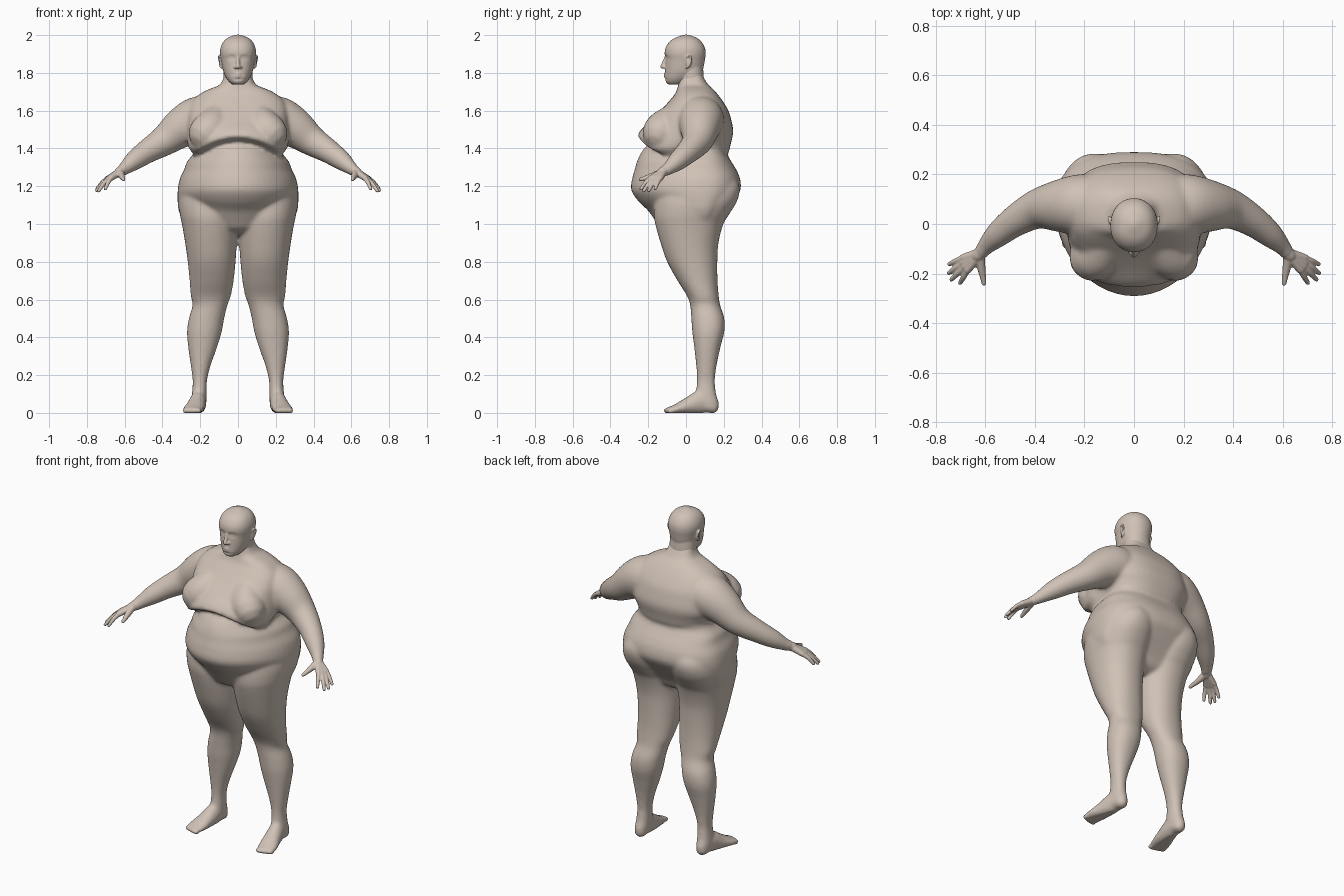
import bpy, bmesh, math
from mathutils import Vector, Matrix

skin = bpy.data.materials.new("skin")
skin.diffuse_color = (0.63, 0.54, 0.47, 1)


def spline(keys, steps=5):
    """Smooth curve through rows of numbers."""
    out = []
    for i in range(len(keys) - 1):
        p0, p1 = keys[max(i - 1, 0)], keys[i]
        p2, p3 = keys[i + 1], keys[min(i + 2, len(keys) - 1)]
        for s in range(steps):
            t = s / steps
            out.append([0.5 * (2 * b + (c - a) * t + (2 * a - 5 * b + 4 * c - d) * t * t
                               + (3 * b - a - 3 * c + d) * t ** 3)
                        for a, b, c, d in zip(p0, p1, p2, p3)])
    return out + [list(keys[-1])]


def ramp(x, a, b):
    t = min(max((x - a) / (b - a), 0), 1)
    return t * t * (3 - 2 * t)


def skin_rings(bm, rings):
    rows = [[bm.verts.new(p) for p in r] for r in rings]
    n = len(rows[0])
    for a, b in zip(rows, rows[1:]):
        for i in range(n):
            bm.faces.new((a[i], a[(i + 1) % n], b[(i + 1) % n], b[i]))
    bm.faces.new(rows[0])
    bm.faces.new(rows[-1])
    return [v for r in rows for v in r]


def stack(bm, keys, side=1, nf=2.2, nb=2.5, n=56, mid=None):
    """Horizontal slices: z, inner x, outer x, front y, back y; mid is the widest y."""
    rings = []
    for z, x0, x1, yf, yb in spline(keys):
        cx, rx = (x0 + x1) / 2, (x1 - x0) / 2
        cy = (yf + yb) / 2 if mid is None else min(mid, yb - 0.02)
        ring = []
        for i in range(n):
            c, s = math.cos(math.tau * i / n), math.sin(math.tau * i / n)
            e = 2 / (nb if s > 0 else nf)
            ry = yb - cy if s > 0 else cy - yf
            ring.append((side * (cx + rx * math.copysign(abs(c) ** e, c)),
                         cy + ry * math.copysign(abs(s) ** e, s), z))
        rings.append(ring)
    return skin_rings(bm, rings)


def trunk(bm, keys, **kw):
    """Centred slices: z, front y, back y, half width."""
    return stack(bm, [(z, -w, w, yf, yb) for z, yf, yb, w in keys], **kw)


def limb(bm, keys, side=1, n=20):
    """Round-ended tube: x, y, z, radius across, optional radius in height."""
    pts = spline([tuple(k) + (k[3],) if len(k) == 4 else tuple(k) for k in keys])
    cs = [Vector((side * p[0], p[1], p[2])) for p in pts]
    secs = []
    for i, p in enumerate(pts):
        t = (cs[min(i + 1, len(cs) - 1)] - cs[max(i - 1, 0)]).normalized()
        secs.append((cs[i], t, p[3], p[4]))

    def cap(sec, sign):
        c, t, w, h = sec
        return [(c + t * sign * min(w, h) * math.sin(a), t, w * math.cos(a), h * math.cos(a))
                for a in (0.5, 1.0, 1.45)]
    secs = cap(secs[0], -1)[::-1] + secs + cap(secs[-1], 1)
    rings = []
    for c, t, w, h in secs:
        ref = Vector((0, 0, 1)) if abs(t.z) < 0.9 else Vector((0, 1, 0))
        u = t.cross(ref).normalized()
        v = u.cross(t)
        rings.append([c + u * w * math.cos(math.tau * i / n) + v * h * math.sin(math.tau * i / n)
                      for i in range(n)])
    skin_rings(bm, rings)


def ball(bm, centre, radii, side=1):
    m = Matrix.Translation((side * centre[0], centre[1], centre[2])) @ Matrix.Diagonal((*radii, 1))
    bmesh.ops.create_uvsphere(bm, u_segments=24, v_segments=16, radius=1, matrix=m)


def fuse(name, bm, voxel, passes, dents=(), mirror=False):
    """Merge the overlapping volumes into one smooth skin, then push in or out soft dents."""
    bmesh.ops.recalc_face_normals(bm, faces=bm.faces)
    me = bpy.data.meshes.new(name)
    bm.to_mesh(me)
    bm.free()
    ob = bpy.data.objects.new(name, me)
    bpy.context.collection.objects.link(ob)
    rm = ob.modifiers.new("fuse", 'REMESH')
    rm.mode, rm.voxel_size, rm.use_smooth_shade = 'VOXEL', voxel, True
    sm = ob.modifiers.new("soften", 'SMOOTH')
    sm.factor, sm.iterations = 0.5, passes
    dg = bpy.context.evaluated_depsgraph_get()
    new = bpy.data.meshes.new_from_object(ob.evaluated_get(dg))
    ob.modifiers.clear()
    ob.data = new
    new.name = name
    for v in new.vertices:
        for x, y, z, rx, rz, amount in dents:
            d = ((abs(v.co.x) - x) / rx) ** 2 + ((v.co.z - z) / rz) ** 2
            if d < 6 and abs(v.co.y - y) < 0.06:
                v.co.y += amount * math.exp(-d)
        v.co.z = max(v.co.z, 0)
    new.polygons.foreach_set("use_smooth", [True] * len(new.polygons))
    new.materials.clear()
    new.materials.append(skin)
    if mirror:
        ob.modifiers.new("mirror", 'MIRROR').use_mirror_merge = False
    return ob


# body: neck, chest and back, with the front hem drooping to the sides
bm = bmesh.new()
chest = trunk(bm, [(1.80, -.032, .080, .070), (1.765, -.037, .100, .080),
                   (1.735, -.041, .120, .100), (1.715, -.047, .142, .150),
                   (1.69, -.057, .165, .200), (1.65, -.09, .195, .245),
                   (1.60, -.135, .225, .265), (1.55, -.185, .24, .272),
                   (1.50, -.238, .25, .274), (1.465, -.254, .247, .268),
                   (1.445, -.222, .242, .255), (1.42, -.16, .236, .245),
                   (1.38, -.11, .225, .225), (1.35, -.08, .19, .19)], nf=2.7, mid=.04)
for v in chest:
    v.co.z -= (.06 * min((v.co.x / .2) ** 2, 1.1) * ramp(v.co.z, 1.60, 1.46)
               * ramp(v.co.y, .04, -.08))
# belly and hips, with the front lower edge rising to the sides
belly = trunk(bm, [(1.46, -.15, .20, .19), (1.41, -.212, .225, .222), (1.37, -.242, .220, .238),
                   (1.33, -.26, .24, .270), (1.29, -.271, .265, .284), (1.24, -.285, .286, .308),
                   (1.18, -.29, .288, .319), (1.12, -.252, .252, .320), (1.07, -.20, .215, .314),
                   (1.02, -.165, .18, .29), (0.97, -.125, .15, .22), (0.94, -.05, .10, .10)],
              nf=2.0, mid=.08)
for v in belly:
    v.co.z += .08 * (v.co.x / .3) ** 2 * ramp(v.co.z, 1.22, 1.0) * ramp(v.co.y, .05, -.08)
for s in (1, -1):
    # breast
    limb(bm, [(.11, -.05, 1.56, .085), (.14, -.115, 1.51, .095), (.166, -.135, 1.482, .097)], s)
    # buttock and leg
    stack(bm, [(1.25, .03, .27, -.12, .26), (1.19, .012, .302, -.15, .285),
               (1.12, .004, .315, -.165, .270), (1.05, .001, .308, -.17, .228),
               (1.0, .001, .297, -.163, .198),
               (.90, .006, .28, -.135, .172), (.80, .013, .266, -.10, .166),
               (.70, .023, .256, -.045, .167), (.62, .038, .25, .005, .173),
               (.57, .056, .241, .022, .181), (.50, .073, .260, .028, .203),
               (.43, .086, .270, .033, .203), (.35, .110, .264, .043, .183),
               (.25, .145, .250, .054, .162), (.17, .164, .240, .058, .153),
               (.10, .166, .244, .05, .160), (.05, .168, .246, .045, .175),
               (.015, .178, .236, .06, .168)], s, nf=2.1, nb=2.2, n=40)
    # foot and toes
    limb(bm, [(.207, .14, .03, .036, .034), (.210, .08, .055, .043, .062),
              (.222, .01, .037, .050, .045), (.236, -.05, .021, .056, .027),
              (.243, -.085, .014, .051, .019)], s)
    for i in range(5):
        ball(bm, (.207 + .019 * i, -.100 + .007 * max(i - 1, 0), .012),
             (.016 if i == 0 else .012, .022, .016), s)
    # shoulder and arm
    limb(bm, [(.15, .075, 1.552, .122), (.22, .077, 1.548, .124), (.30, .073, 1.508, .107),
              (.39, .060, 1.441, .081), (.48, .012, 1.385, .064), (.55, -.043, 1.335, .052),
              (.60, -.092, 1.294, .035), (.615, -.112, 1.283, .031)], s, n=32)
fuse("body", bm, .009, 11)

# hands
bm = bmesh.new()
limb(bm, [(.585, -.077, 1.305, .030), (.605, -.10, 1.29, .029), (.63, -.127, 1.273, .026)])
fingers = [((.672, -.186, 1.243), (.702, -.238, 1.186)),
           ((.684, -.172, 1.239), (.737, -.224, 1.176)),
           ((.690, -.155, 1.238), (.748, -.198, 1.177)),
           ((.690, -.136, 1.241), (.746, -.162, 1.188))]
for base, tip in fingers:
    mid = [(a + b) / 2 for a, b in zip(base, tip)]
    mid[2] += .006
    limb(bm, [(.618, -.117, 1.28, .022), (*base, .015)])
    limb(bm, [(*base, .0125), (*mid, .0115), (*tip, .009)])
# thumb
limb(bm, [(.622, -.13, 1.273, .020), (.617, -.175, 1.256, .017),
          (.61, -.215, 1.243, .0125), (.606, -.24, 1.236, .010)])
fuse("hands", bm, .004, 4, mirror=True)

# head: neck core, then skull and jaw
bm = bmesh.new()
trunk(bm, [(1.72, -.03, .09, .07), (1.77, -.036, .094, .077), (1.83, -.04, .090, .075)], nb=2.1)
trunk(bm, [(1.738, -.088, -.02, .026), (1.748, -.104, .01, .042), (1.77, -.111, .045, .060),
           (1.80, -.111, .082, .075), (1.83, -.110, .093, .083), (1.87, -.109, .100, .090),
           (1.90, -.113, .104, .095), (1.93, -.109, .101, .093), (1.96, -.092, .086, .081),
           (1.982, -.065, .063, .060), (1.996, -.03, .03, .03), (2.002, -.01, .01, .01)], nb=2.1)
# nose
limb(bm, [(0, -.106, 1.885, .008), (0, -.117, 1.853, .010), (0, -.124, 1.833, .012)])
# lips
limb(bm, [(-.025, -.100, 1.789, .004), (0, -.111, 1.794, .0065), (.025, -.100, 1.789, .004)])
limb(bm, [(-.023, -.099, 1.786, .004), (0, -.110, 1.780, .0075), (.023, -.099, 1.786, .004)])
for s in (1, -1):
    # nostril, brow, ear and ear rim
    ball(bm, (.013, -.113, 1.830), (.009, .011, .008), s)
    limb(bm, [(.014, -.105, 1.899, .006), (.04, -.099, 1.904, .007), (.066, -.077, 1.897, .006)], s)
    ball(bm, (.089, .012, 1.857), (.010, .017, .030), s)
    limb(bm, [(.090, -.004, 1.872, .005), (.098, .006, 1.889, .005), (.101, .024, 1.884, .006),
              (.099, .027, 1.862, .005), (.093, .012, 1.836, .006), (.089, .003, 1.828, .006)], s, 12)
# eye sockets, eyelids, lid crease and chin fold
fuse("head", bm, .0042, 4, dents=[(.032, -.10, 1.881, .018, .012, .009),
                                  (.033, -.10, 1.880, .012, .007, -.008),
                                  (.033, -.10, 1.880, .013, .0025, .004),
                                  (0, -.11, 1.766, .03, .006, .003)])
